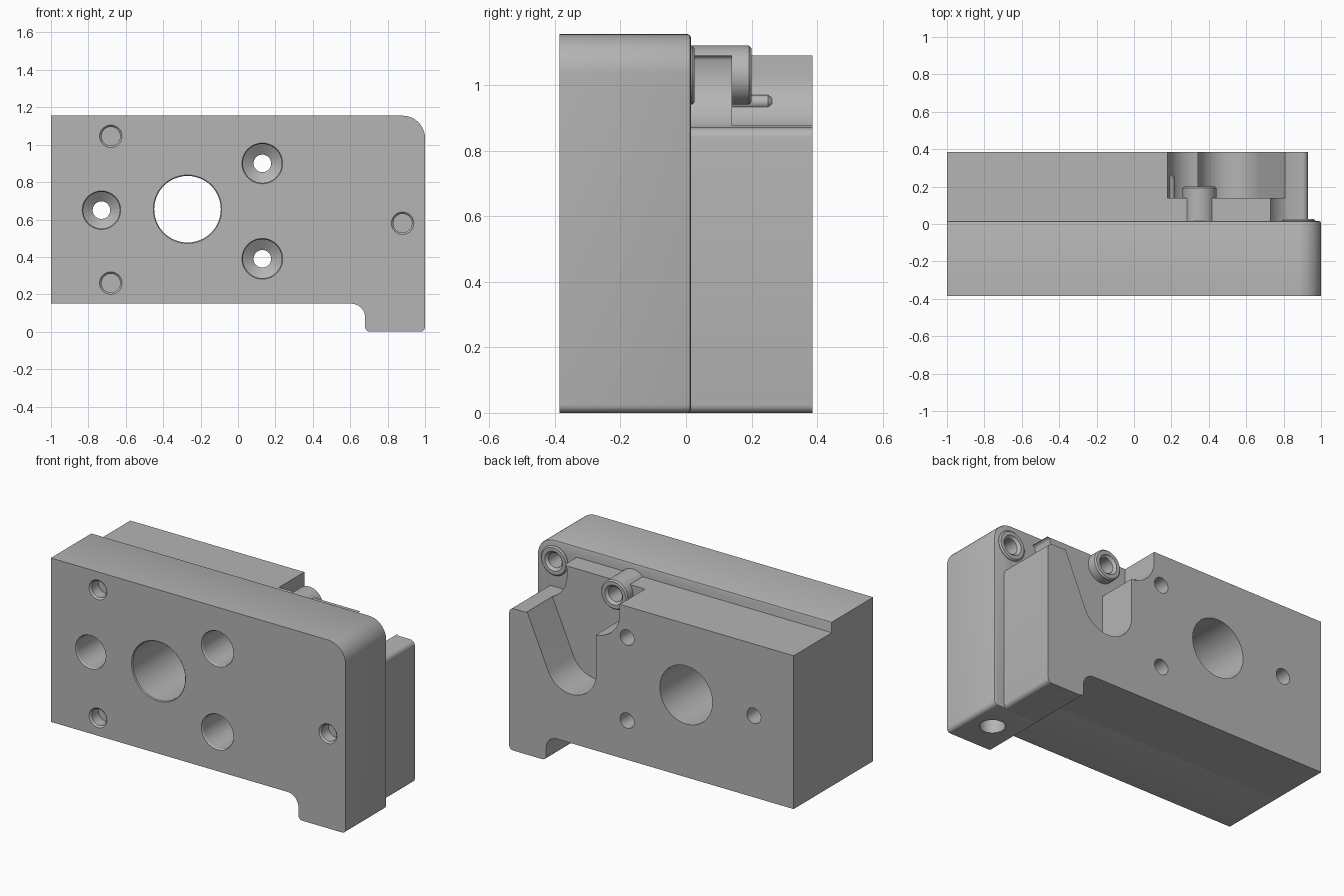
import bpy, bmesh
from math import sin, cos, pi, radians
from mathutils import Matrix, Vector

cube = bpy.data.objects.get("Cube")
if cube:
    bpy.data.objects.remove(cube)

grey = bpy.data.materials.new("light grey metal")
grey.use_nodes = True
colour = (0.46, 0.46, 0.46, 1)
grey.diffuse_color = colour
grey.node_tree.nodes["Principled BSDF"].inputs["Base Color"].default_value = colour

FRONT, SEAM, BACK = -0.385, 0.015, 0.385


def make(name, bm):
    bmesh.ops.recalc_face_normals(bm, faces=bm.faces)
    mesh = bpy.data.meshes.new(name)
    bm.to_mesh(mesh)
    bm.free()
    mesh.materials.append(grey)
    ob = bpy.data.objects.new(name, mesh)
    bpy.context.collection.objects.link(ob)
    return ob


def arc(cx, cz, r, a0, a1, n=12):
    angles = [radians(a0 + (a1 - a0) * i / n) for i in range(n + 1)]
    return [(cx + r * cos(a), cz + r * sin(a)) for a in angles]


def extrude(name, outline, y0, y1, bevel=0):
    """Extrude an x-z outline along y, optionally rounding its rear rim."""
    bm = bmesh.new()
    face = bm.faces.new([bm.verts.new((x, y0, z)) for x, z in outline])
    out = bmesh.ops.extrude_face_region(bm, geom=[face])["geom"]
    verts = [g for g in out if isinstance(g, bmesh.types.BMVert)]
    bmesh.ops.translate(bm, verts=verts, vec=(0, y1 - y0, 0))
    if bevel:
        rim = [g for g in out if isinstance(g, bmesh.types.BMEdge)]
        bmesh.ops.recalc_face_normals(bm, faces=bm.faces)
        bmesh.ops.bevel(bm, geom=rim, offset=bevel, segments=2, profile=0.5, affect='EDGES')
    return make(name, bm)


def lathe(name, centre, profile, vertical=False, n=48):
    """Solid of revolution from (distance, radius) pairs, along y or z."""
    bm = bmesh.new()
    rings = []
    for d, r in profile:
        ring = []
        for i in range(n):
            u, v = r * cos(2 * pi * i / n), r * sin(2 * pi * i / n)
            ring.append(bm.verts.new((u, v, d) if vertical else (u, d, v)))
        rings.append(ring)
    for a, b in zip(rings, rings[1:]):
        for i in range(n):
            j = (i + 1) % n
            bm.faces.new((a[i], a[j], b[j], b[i]))
    bm.faces.new(rings[0])
    bm.faces.new(rings[-1])
    bmesh.ops.translate(bm, verts=bm.verts, vec=centre)
    return make(name, bm)


def cut(target, cutters):
    for c in cutters:
        mod = target.modifiers.new("cut", 'BOOLEAN')
        mod.operation, mod.solver, mod.object = 'DIFFERENCE', 'EXACT', c
    bpy.context.view_layer.update()
    result = target.evaluated_get(bpy.context.evaluated_depsgraph_get())
    mesh = bpy.data.meshes.new_from_object(result)
    target.modifiers.clear()
    target.data = mesh


# Shared lower edge with the stepped foot
def lower_edge(right):
    return ([(-1, 0.15)] + arc(0.605, 0.075, 0.075, 90, 0)
            + arc(0.705, 0.025, 0.025, 180, 270, 5)
            + arc(right - 0.025, 0.025, 0.025, 270, 360, 5))


# Front plate and rear block bodies
plate = extrude("front_plate", lower_edge(1) + arc(0.88, 1.035, 0.12, 0, 90)
                + [(-1, 1.155)], FRONT, SEAM, 0.01)
block = extrude("rear_block", lower_edge(0.93) + arc(0.90, 0.84, 0.03, 0, 90, 6)
                + arc(0.88, 1.03, 0.17, 250, 180)
                + arc(0.73, 1.07, 0.02, 180, 90, 5)[1:]
                + [(-1, 1.09)], SEAM - 0.01, BACK)

# Curved slot in the rear block, with clearance around the tall boss
slot = extrude("slot_cutter", [(0.18, 1.3)] + arc(0.35, 1.03, 0.17, 180, 267)
               + arc(0.51, 0.62, 0.17, 180, 336, 24)
               + [(0.81, 0.88), (0.81, 1.3)], 0.14, 0.5)

# Holes that pass through both bodies
through = [lathe("main_bore_cutter", (-0.27, 0, 0.655),
                 [(-0.5, 0.188), (FRONT, 0.183), (FRONT + 0.005, 0.178), (0.5, 0.178)], n=64)]
for x, z, r in ((-0.73, 0.65, 0.098), (0.13, 0.90, 0.104), (0.13, 0.39, 0.104)):
    through.append(lathe("screw_cutter", (x, 0, z),
                         [(-0.5, r + 0.005), (FRONT, r + 0.005), (FRONT + 0.008, r),
                          (-0.12, r), (-0.08, 0.047), (0.5, 0.047)]))

# Shallow pin holes on the front and a hole under the foot
blind = [lathe("pin_hole_cutter", (x, 0, z),
               [(-0.5, 0.06), (FRONT, 0.06), (FRONT + 0.01, 0.05), (-0.31, 0.05)])
         for x, z in ((-0.68, 1.045), (-0.68, 0.26), (0.88, 0.58))]
blind.append(lathe("foot_hole_cutter", (0.85, -0.18, 0),
                   [(-0.1, 0.07), (0.25, 0.07)], vertical=True))

# Round bosses with stepped sockets
bosses, sockets = [], []
for name, x, start, end in (("tall_boss", 0.35, 0.0, 0.20), ("short_boss", 0.88, 0.0, 0.026)):
    bosses.append(lathe(name, (x, 0, 1.03),
                        [(start, 0.09), (end - 0.008, 0.09), (end, 0.082)]))
    sockets.append(lathe("socket_cutter", (x, 0, 1.03),
                         [(end - 0.13, 0.045), (end - 0.015, 0.045),
                          (end, 0.06), (end + 0.1, 0.06)]))

# Small peg beside the tall boss
peg = lathe("small_peg", (0.195, 0, 0.948),
            [(0.12, 0.022), (0.25, 0.022), (0.262, 0.012)], n=24)

cut(plate, through + blind + sockets[1:])
cut(block, [slot] + through + sockets[:1])
for boss, socket in zip(bosses, sockets):
    cut(boss, [socket])

for helper in [slot] + through + blind + sockets:
    bpy.data.objects.remove(helper)

# Smooth the round surfaces while keeping hard edges
bpy.ops.object.select_all(action='DESELECT')
for ob in [plate, block, peg] + bosses:
    ob.select_set(True)
bpy.context.view_layer.objects.active = plate
bpy.ops.object.shade_smooth_by_angle(angle=radians(28))
